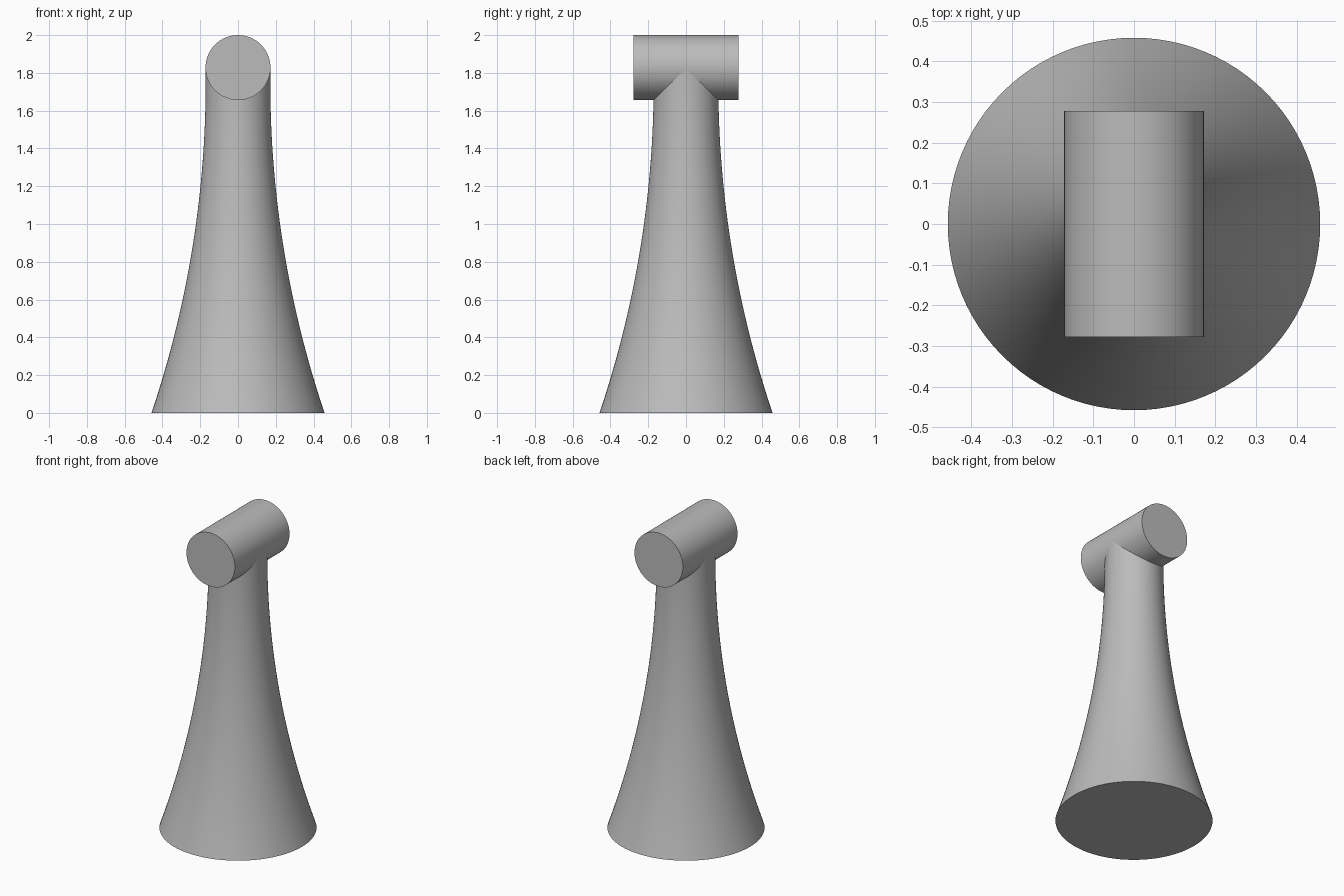
import bpy
import bmesh
import math

cube = bpy.data.objects.get("Cube")
if cube:
    bpy.data.objects.remove(cube, do_unlink=True)

grey = bpy.data.materials.new("plain grey")
grey.use_nodes = True
COLOUR = (0.5, 0.5, 0.5, 1)
grey.diffuse_color = COLOUR
grey.node_tree.nodes["Principled BSDF"].inputs["Base Color"].default_value = COLOUR

SIDES = 96
BAR_R, BAR_LEN = 0.172, 0.555
AXIS_Z = 2 - BAR_R
BASE_R, NECK_R, NECK_Z = 0.458, 0.171, 1.75


def lathe(name, profile):
    """Solid of revolution about z from (radius, height) points, capped at both ends."""
    bm = bmesh.new()
    rings = []
    for r, z in profile:
        rings.append([bm.verts.new((r * math.cos(a), r * math.sin(a), z))
                      for a in (2 * math.pi * i / SIDES for i in range(SIDES))])
    for low, high in zip(rings, rings[1:]):
        for i in range(SIDES):
            j = (i + 1) % SIDES
            bm.faces.new((low[i], low[j], high[j], high[i]))
    bm.faces.new(rings[0][::-1])
    bm.faces.new(rings[-1])
    mesh = bpy.data.meshes.new(name)
    bm.to_mesh(mesh)
    bm.free()
    mesh.materials.append(grey)
    obj = bpy.data.objects.new(name, mesh)
    bpy.context.collection.objects.link(obj)
    bpy.ops.object.select_all(action="DESELECT")
    obj.select_set(True)
    bpy.context.view_layer.objects.active = obj
    bpy.ops.object.shade_smooth_by_angle(angle=math.radians(35))
    return obj


# Flared column: a circular arc that turns vertical at the neck
flare = BASE_R - NECK_R
arc_r = (NECK_Z ** 2 + flare ** 2) / (2 * flare)
sweep = math.asin(NECK_Z / arc_r)
STEPS = 32
profile = []
for i in range(STEPS + 1):
    a = sweep * (1 - i / STEPS)
    profile.append((NECK_R + arc_r * (1 - math.cos(a)), NECK_Z - arc_r * math.sin(a)))
profile.append((NECK_R, AXIS_Z))
lathe("flared_column", profile)

# Horizontal bar across the top, running front to back
bar = lathe("cross_bar", [(BAR_R, -BAR_LEN / 2), (BAR_R, BAR_LEN / 2)])
bar.rotation_euler.x = math.pi / 2
bar.location.z = AXIS_Z
